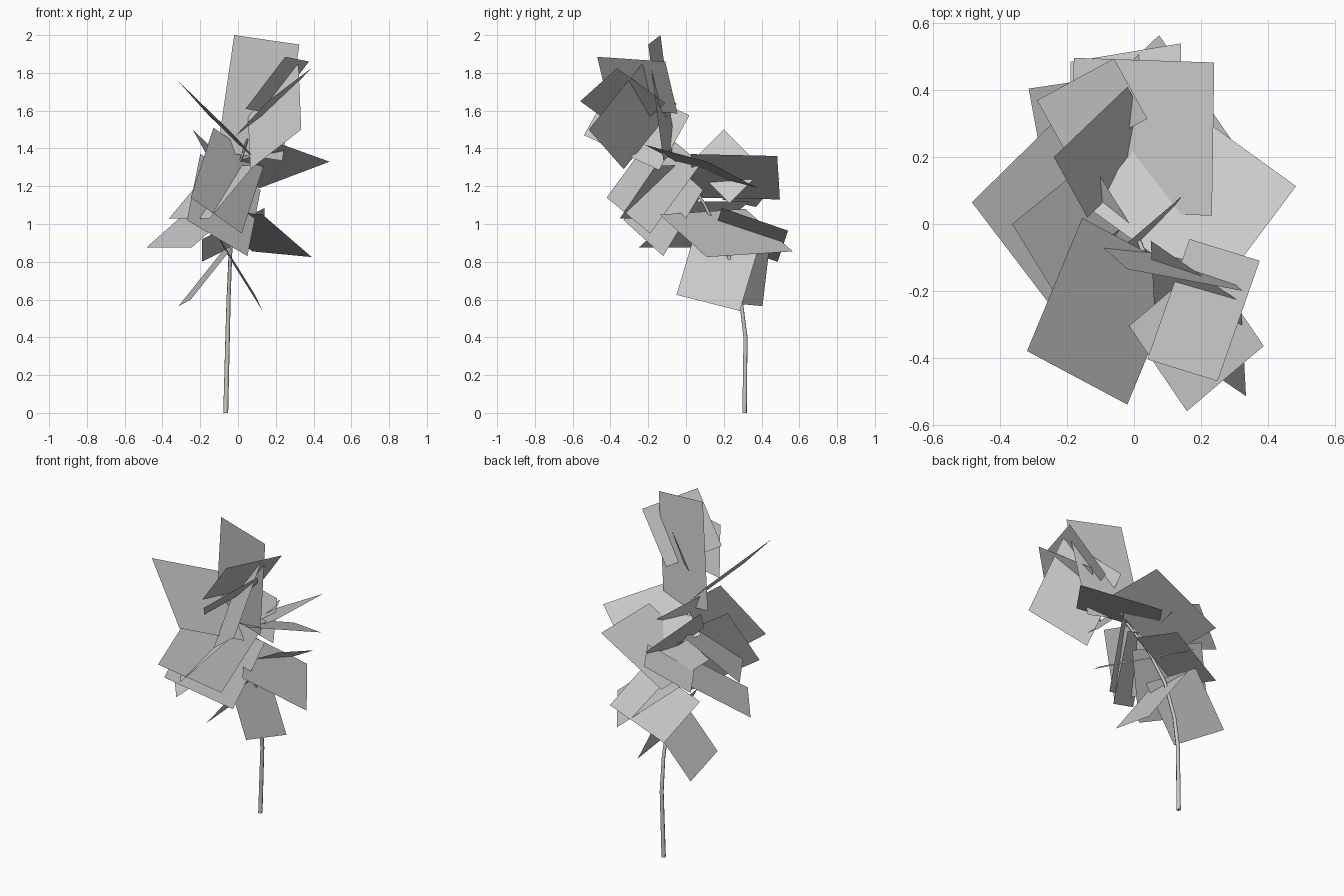
import bpy
from mathutils import Vector

default_cube = bpy.data.objects.get("Cube")
if default_cube:
    bpy.data.objects.remove(default_cube, do_unlink=True)

# One plain grey for the whole plant
grey = bpy.data.materials.new("pale grey")
grey.use_nodes = True
grey.diffuse_color = (0.6, 0.6, 0.6, 1)
shader = grey.node_tree.nodes["Principled BSDF"]
shader.inputs["Base Color"].default_value = grey.diffuse_color
shader.inputs["Roughness"].default_value = 0.9


def add_leaf(name, corner, along, across):
    """Flat four-sided leaf spanned by one corner and its two neighbours."""
    corner, along, across = Vector(corner), Vector(along), Vector(across)
    far_corner = along + across - corner
    mesh = bpy.data.meshes.new(name)
    mesh.from_pydata([corner, along, far_corner, across], [], [range(4)])
    mesh.materials.append(grey)
    leaf = bpy.data.objects.new(name, mesh)
    bpy.context.collection.objects.link(leaf)
    return leaf


def add_tapered_stem(name, path, thickness):
    """Thin six-sided tube through the path, narrowing to the tip."""
    curve = bpy.data.curves.new(name, "CURVE")
    curve.dimensions = "3D"
    curve.bevel_depth = thickness
    curve.bevel_resolution = 1
    curve.use_fill_caps = True
    spline = curve.splines.new("POLY")
    spline.points.add(len(path) - 1)
    for index, (point, place) in enumerate(zip(spline.points, path)):
        point.co = (*place, 1)
        point.radius = 1 - 0.6 * index / len(path)
    curve.materials.append(grey)
    stem = bpy.data.objects.new(name, curve)
    bpy.context.collection.objects.link(stem)
    return stem


# Stem, upright at the base and leaning forward above
add_tapered_stem("stem", [
    (-.065, .31, 0), (-.055, .315, .4), (-.05, .29, .6), (-.04, .22, .85),
    (-.02, .1, 1.1), (.01, -.04, 1.32), (.05, -.13, 1.45)], thickness=.013)

# Crown leaves
add_leaf("crown_leaf_tall", corner=(-.02, -.135, 2), along=(.325, -.2, 1.95), across=(-.11, -.055, 1.385))
add_leaf("crown_leaf_high", corner=(.25, -.47, 1.885), along=(.376, -.11, 1.86), across=(.04, -.405, 1.61))
add_leaf("crown_leaf_front", corner=(.158, -.56, 1.65), along=(.388, -.365, 1.825), across=(-.015, -.305, 1.465))
add_leaf("crown_leaf_left", corner=(.335, -.515, 1.5), along=(.065, -.33, 1.29), across=(.32, -.235, 1.845))
add_leaf("crown_leaf_right", corner=(-.32, -.38, 1.76), along=(-.02, -.54, 1.47), across=(-.155, .018, 1.575))

# Middle leaves
add_leaf("middle_leaf_back", corner=(.24, .483, 1.36), along=(.233, .025, 1.37), across=(-.18, .497, 1.13))
add_leaf("middle_leaf_left", corner=(.485, .113, 1.33), along=(.115, .38, 1.19), across=(.235, -.22, 1.42))
add_leaf("middle_leaf_right", corner=(-.24, .2, 1.5), along=(-.02, .41, 1.29), across=(-.14, .02, 1.32))
add_leaf("middle_leaf_side", corner=(-.365, 0, 1.03), along=(-.15, -.35, 1.03), across=(-.13, .19, 1.31))
add_leaf("middle_leaf_front", corner=(-.25, -.42, 1.14), along=(-.13, -.15, 1.51), across=(.02, -.19, .95))
add_leaf("middle_leaf_low_front", corner=(-.27, -.33, 1.02), along=(.05, -.12, .83), across=(-.2, -.12, 1.37))
add_leaf("middle_leaf_back_right", corner=(-.29, .37, 1.09), along=(-.06, .495, 1.24), across=(-.19, .19, 1.13))

# Lower leaves
add_leaf("lower_leaf_right", corner=(-.485, .065, .875), along=(-.245, -.25, .875), across=(-.21, .335, 1.12))
add_leaf("lower_leaf_left", corner=(.39, .11, .825), along=(.075, .565, .855), across=(.13, -.14, 1.05))
add_leaf("lower_leaf_back", corner=(.14, .54, .965), along=(.14, .19, 1.085), across=(-.19, .485, .8))

# Bottom leaves
add_leaf("bottom_leaf_right", corner=(-.315, .405, .565), along=(-.08, .44, .86), across=(-.25, .05, .6))
add_leaf("bottom_leaf_left", corner=(.13, .285, .54), along=(.09, -.05, .625), across=(-.07, .38, .86))
